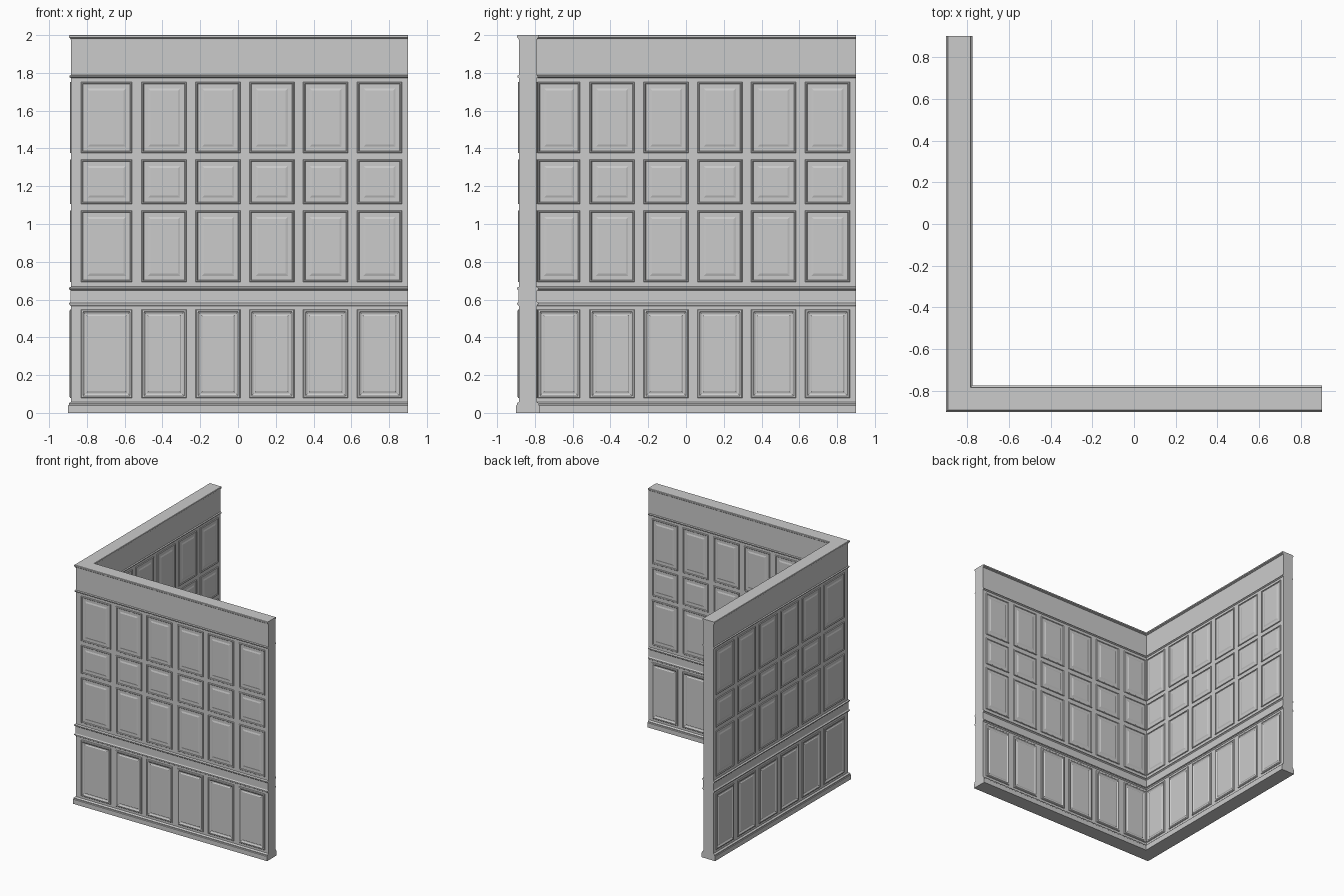
import bpy, bmesh

if "Cube" in bpy.data.objects:
    bpy.data.objects.remove(bpy.data.objects["Cube"])

MID = -0.8375      # centre line of both wall legs
HALF = 0.046       # half thickness of the plain wall
END = 0.9          # free end of each leg


def new_object(name, bm):
    bmesh.ops.recalc_face_normals(bm, faces=bm.faces[:])
    mesh = bpy.data.meshes.new(name)
    bm.to_mesh(mesh)
    bm.free()
    obj = bpy.data.objects.new(name, mesh)
    bpy.context.collection.objects.link(obj)
    return obj


def sweep(name, half_profile):
    """Sweep a double-sided (half width, z) profile around the mitred L."""
    bm = bmesh.new()
    section = [(d, z) for d, z in half_profile]
    section += [(-d, z) for d, z in reversed(half_profile)]
    stations = []
    for kind in ("side_end", "corner", "front_end"):
        ring = []
        for d, z in section:
            x = END if kind == "front_end" else MID - d
            y = END if kind == "side_end" else MID - d
            ring.append(bm.verts.new((x, y, z)))
        stations.append(ring)
    n = len(section)
    for a, b in zip(stations, stations[1:]):
        for i in range(n):
            j = (i + 1) % n
            bm.faces.new((a[i], a[j], b[j], b[i]))
    bm.faces.new(stations[0])
    bm.faces.new(stations[-1])
    new_object(name, bm)


def panels(name, place, columns, rows, profile):
    """Stepped rectangular panels; profile is a list of (inset, height)."""
    bm = bmesh.new()
    for u0, u1 in columns:
        for z0, z1 in rows:
            rings = []
            for i, h in profile:
                pts = [(u0 + i, z0 + i), (u1 - i, z0 + i), (u1 - i, z1 - i), (u0 + i, z1 - i)]
                rings.append([bm.verts.new(place(u, z, h)) for u, z in pts])
            for a, b in zip(rings, rings[1:]):
                for k in range(4):
                    m = (k + 1) % 4
                    bm.faces.new((a[k], a[m], b[m], b[k]))
            bm.faces.new(rings[0])
            bm.faces.new(rings[-1])
    new_object(name, bm)


# Wall body, stacked from floor to top
W = HALF
sweep("baseboard", [(.0625, 0), (.0625, .038), (.058, .042), (.058, .049),
                    (.052, .055), (W, .058)])
sweep("lower_wall", [(W, .058), (W, .565)])
sweep("chair_rail", [(W, .565), (.050, .568), (.052, .573), (.057, .575), (.057, .582),
                     (.051, .586), (.049, .590), (.049, .648), (.053, .652),
                     (.057, .655), (.057, .662), (.051, .665), (W, .668)])
sweep("upper_wall", [(W, .668), (W, 1.772)])
sweep("frieze_moulding", [(W, 1.772), (.050, 1.774), (.055, 1.778), (.055, 1.784),
                          (.050, 1.787), (W, 1.788)])
sweep("frieze", [(W, 1.788), (W, 1.976)])
sweep("crown", [(W, 1.976), (.050, 1.978), (.051, 1.983), (.056, 1.987),
                (.056, 1.997), (.053, 2.0)])

# Panels on both faces of both legs
starts = [-.51, -.225, .06, .345, .63]
regular = [(s, s + .238) for s in starts]
outer_cols = [(-.832, -.56)] + regular
inner_cols = [(-.785, -.56)] + regular
upper_rows = [(.692, 1.072), (1.105, 1.342), (1.375, 1.752)]
lower_rows = [(.078, .548)]
upper_profile = [(0, -.005), (0, .003), (.003, .007), (.008, .007), (.012, .002),
                 (.034, .002), (.046, .006)]
lower_profile = [(0, -.005), (0, .003), (.004, .007), (.012, .008), (.018, .004),
                 (.023, .001), (.030, .001), (.036, .005)]

OUT, INN = MID - HALF, MID + HALF
sides = {
    "front_outer": (lambda u, z, h: (u, OUT - h, z), outer_cols),
    "front_inner": (lambda u, z, h: (u, INN + h, z), inner_cols),
    "side_outer": (lambda u, z, h: (OUT - h, u, z), outer_cols),
    "side_inner": (lambda u, z, h: (INN + h, u, z), inner_cols),
}
for side, (place, cols) in sides.items():
    panels(side + "_upper_panels", place, cols, upper_rows, upper_profile)
    panels(side + "_lower_panels", place, cols, lower_rows, lower_profile)
